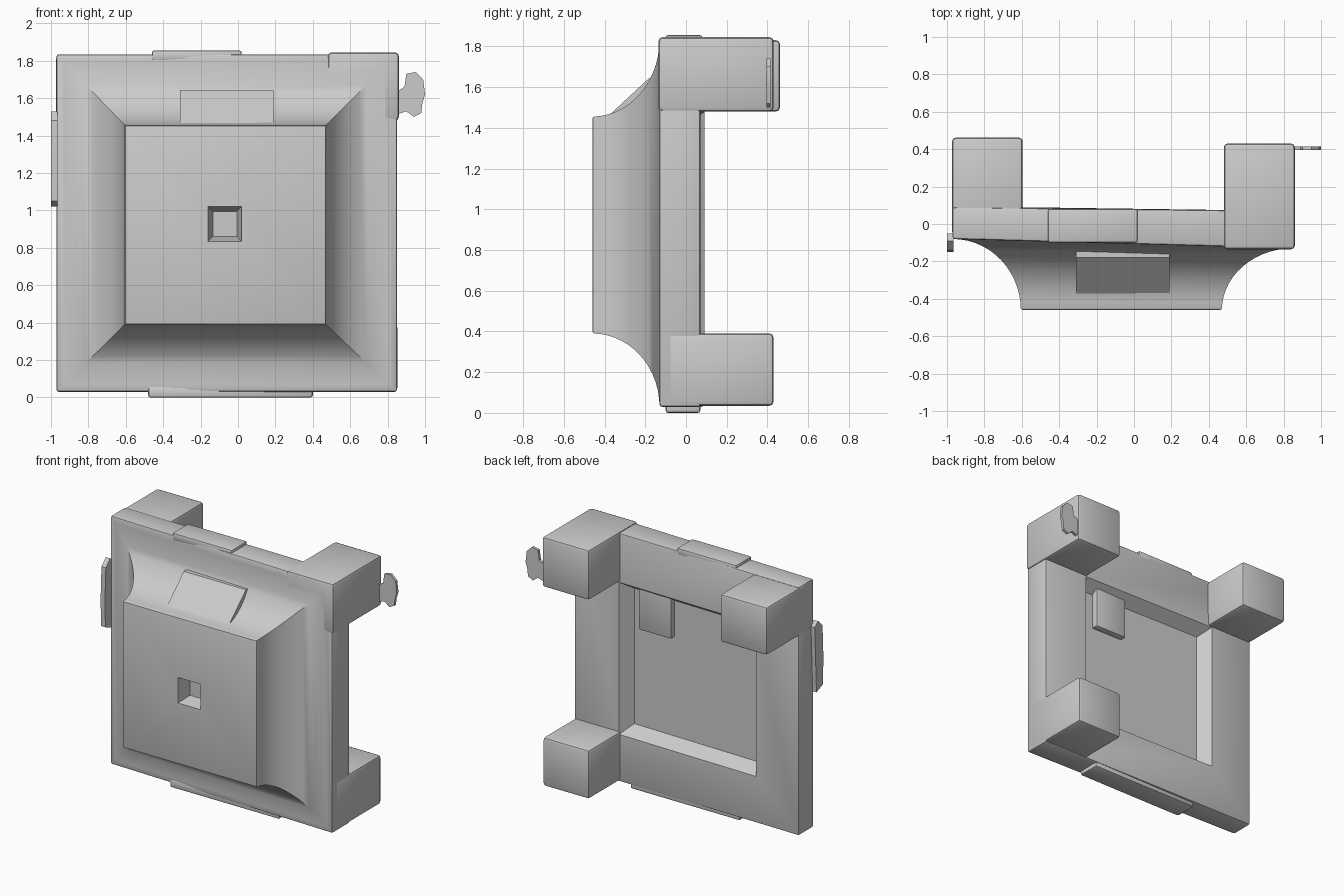
import bpy, bmesh, math

cube = bpy.data.objects.get("Cube")
if cube:
    bpy.data.objects.remove(cube, do_unlink=True)

grey = bpy.data.materials.new("plain_grey")
grey.use_nodes = True
grey.diffuse_color = (0.6, 0.6, 0.6, 1)
grey.node_tree.nodes["Principled BSDF"].inputs["Base Color"].default_value = (0.6, 0.6, 0.6, 1)


def finish(name, bm):
    bmesh.ops.recalc_face_normals(bm, faces=bm.faces[:])
    mesh = bpy.data.meshes.new(name)
    bm.to_mesh(mesh)
    bm.free()
    mesh.materials.append(grey)
    obj = bpy.data.objects.new(name, mesh)
    bpy.context.collection.objects.link(obj)
    bpy.ops.object.select_all(action='DESELECT')
    obj.select_set(True)
    bpy.context.view_layer.objects.active = obj
    bpy.ops.object.shade_smooth_by_angle(angle=math.radians(35))
    return obj


def box(name, x, y, z, bevel=0.0):
    bm = bmesh.new()
    bmesh.ops.create_cube(bm, size=1)
    for v in bm.verts:
        v.co = [(a + b) / 2 + c * (b - a) for c, (a, b) in zip(v.co, (x, y, z))]
    if bevel:
        bmesh.ops.bevel(bm, geom=bm.edges[:], offset=bevel, segments=2,
                        profile=0.5, affect='EDGES')
    return finish(name, bm)


def prism(name, points, axis, low, high):
    """Extrude a 2D outline along the x or y axis."""
    bm = bmesh.new()
    place = (lambda p, d: (d, p[0], p[1])) if axis == 'x' else (lambda p, d: (p[0], d, p[1]))
    face = bm.faces.new([bm.verts.new(place(p, low)) for p in points])
    moved = bmesh.ops.extrude_face_region(bm, geom=[face])["geom"]
    for v in moved:
        if isinstance(v, bmesh.types.BMVert):
            v.co["xyz".index(axis)] = high
    return finish(name, bm)


# Main body: rectangular rings from the back recess, round the rim, up the
# concave flare to the front face and into the square socket
OUTER = (-0.97, 0.85, 0.03, 1.835)
FRONT = (-0.605, 0.47, 0.39, 1.455)
SOCKET = (-0.16, 0.02, 0.835, 1.02)
FRONT_Y = -0.46
STEPS = 14


def grow(rect, d):
    return (rect[0] - d, rect[1] + d, rect[2] - d, rect[3] + d)


# Each ring is a rectangle with a y at its left and right ends
rings = [(grow(FRONT, -0.04), 0.0, -0.02),
         (grow(FRONT, 0.02), 0.09, 0.07),
         (OUTER, 0.09, 0.07)]
for i in range(STEPS + 1):
    a = math.pi / 2 * i / STEPS
    rect = tuple(o + (f - o) * math.sin(a) for o, f in zip(OUTER, FRONT))
    left, right = (FRONT_Y + (rim - FRONT_Y) * math.cos(a) for rim in (-0.08, -0.13))
    rings.append((rect, left, right))
rings += [(SOCKET, FRONT_Y, FRONT_Y), (grow(SOCKET, -0.025), -0.36, -0.36)]

bm = bmesh.new()
loops = []
for (x0, x1, z0, z1), left, right in rings:
    corners = ((x0, left, z0), (x1, right, z0), (x1, right, z1), (x0, left, z1))
    loops.append([bm.verts.new(c) for c in corners])
for a, b in zip(loops, loops[1:]):
    for i in range(4):
        j = (i + 1) % 4
        bm.faces.new((a[i], a[j], b[j], b[i]))
bm.faces.new(loops[0])
bm.faces.new(loops[-1])

# Soften the rim, the front face edge and the outer corners
front_ring = 3 + STEPS
soft = [bm.edges.get((loops[r][i], loops[r][(i + 1) % 4]))
        for r in (2, 3, front_ring) for i in range(4)]
soft += [bm.edges.get((loops[2][i], loops[3][i])) for i in range(4)]
bmesh.ops.bevel(bm, geom=soft, offset=0.012, segments=2, profile=0.5, affect='EDGES')
finish("flared_body", bm)

# Three square feet on the back
box("upper_right_foot", (-0.973, -0.595), (-0.06, 0.462), (1.48, 1.83), 0.02)
box("upper_left_foot", (0.48, 0.86), (-0.135, 0.43), (1.48, 1.845), 0.02)
box("lower_left_foot", (0.48, 0.853), (-0.09, 0.43), (0.035, 0.39), 0.02)

# Sloped block on the upper flare
prism("upper_wedge", [(-0.39, 1.45), (-0.18, 1.645), (-0.08, 1.645), (-0.08, 1.45)],
      'x', -0.31, 0.19)

# Shallow plates on the back, top and bottom
box("back_plate", (0.1, 0.36), (-0.04, 0.03), (1.15, 1.62), 0.01)
box("top_strip", (-0.46, 0.02), (-0.1, 0.08), (1.8, 1.855), 0.012)
box("bottom_strip", (-0.48, 0.4), (-0.1, 0.07), (0.0, 0.06), 0.012)

# Thin ragged side tabs
prism("left_tab", [(0.84, 1.51), (0.9, 1.53), (0.94, 1.5), (0.98, 1.52), (0.985, 1.57),
                   (1.0, 1.62), (0.99, 1.7), (0.95, 1.74), (0.9, 1.73), (0.89, 1.66),
                   (0.84, 1.63)], 'y', 0.395, 0.415)
prism("right_tab", [(-0.145, 1.05), (-0.07, 1.02), (-0.05, 1.5), (-0.09, 1.53),
                    (-0.14, 1.48), (-0.15, 1.25)], 'x', -1.0, -0.965)
